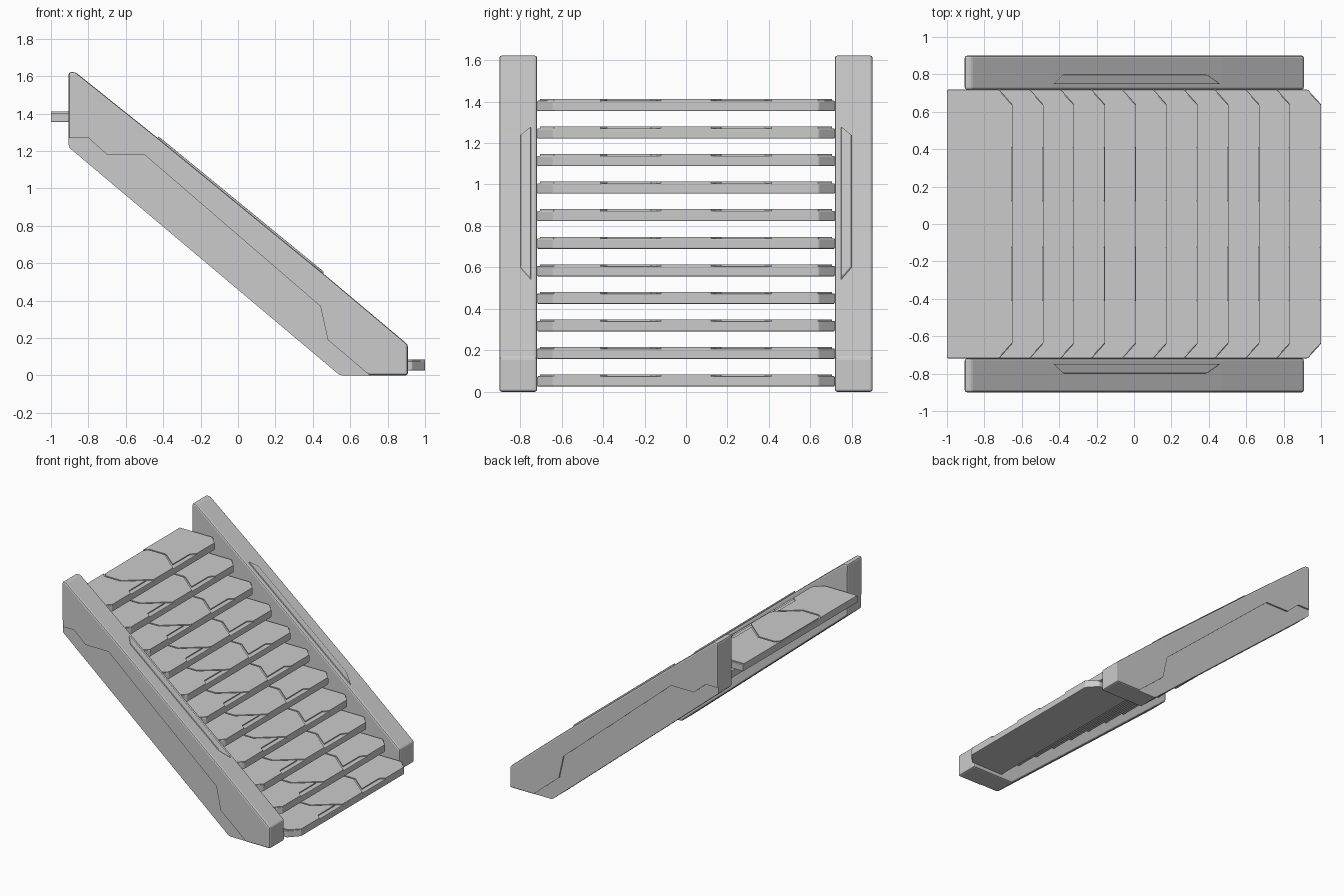
import bpy, bmesh

if "Cube" in bpy.data.objects:
    bpy.data.objects.remove(bpy.data.objects["Cube"])


def prism(name, pts, place, lo, hi, bevel=0.0):
    """Extrude a 2D outline between lo and hi; place(a, b, h) maps to 3D."""
    bm = bmesh.new()
    bottom = [bm.verts.new(place(a, b, lo)) for a, b in pts]
    top = [bm.verts.new(place(a, b, hi)) for a, b in pts]
    bm.faces.new(bottom)
    bm.faces.new(top)
    n = len(pts)
    for i in range(n):
        j = (i + 1) % n
        bm.faces.new((bottom[i], bottom[j], top[j], top[i]))
    bmesh.ops.recalc_face_normals(bm, faces=bm.faces)
    mesh = bpy.data.meshes.new(name)
    bm.to_mesh(mesh)
    bm.free()
    ob = bpy.data.objects.new(name, mesh)
    bpy.context.collection.objects.link(ob)
    if bevel:
        m = ob.modifiers.new("Bevel", 'BEVEL')
        m.width = bevel
        m.segments = 2
        m.limit_method = 'ANGLE'
    return ob


def mirror_y(ob):
    m = ob.modifiers.new("Mirror", 'MIRROR')
    m.use_axis = (False, True, False)
    m.use_clip = False
    m.use_mirror_merge = False


def side(a, b, h):
    return (a, h, b)


# Stringers: slanted side walls, mirrored left/right
profile = [(-0.905, 1.22), (-0.905, 1.622), (-0.87, 1.622), (-0.42, 1.262),
           (0.47, 0.533), (0.908, 0.165), (0.908, 0.0), (0.545, 0.0)]
stringer = prism("stringers", profile, side, 0.718, 0.90, 0.012)

# Recessed lower area on the outer faces
seam = [(-1.0, 1.27), (-0.8, 1.27), (-0.7, 1.18), (-0.5, 1.18), (0.44, 0.37),
        (0.48, 0.19), (0.70, 0.004), (0.70, -0.1), (0.3, -0.1), (-1.0, 1.0)]
cutter = prism("recess_cutter", seam, side, 0.888, 0.95)
cutter.hide_render = True
cutter.hide_viewport = False
cut = stringer.modifiers.new("Recess", 'BOOLEAN')
cut.operation = 'DIFFERENCE'
cut.solver = 'EXACT'
cut.object = cutter
mirror_y(stringer)

# Bake the recess so the cutter can be removed
bpy.context.view_layer.update()
deps = bpy.context.evaluated_depsgraph_get()
baked = bpy.data.meshes.new_from_object(stringer.evaluated_get(deps))
stringer.modifiers.clear()
stringer.data = baked
bpy.data.objects.remove(cutter)

# Raised trapezoid strips on top of the stringers
def slope(a, b, h):
    return (a, b, 1.262 - (a + 0.42) * 0.729 / 0.89 + h)


strip = prism("handrail_strips", [(-0.43, 0.748), (0.46, 0.748), (0.39, 0.798), (-0.38, 0.798)],
              slope, -0.03, 0.012, 0.004)
mirror_y(strip)

# Treads: base plate plus raised centre and side panels
def flat(a, b, h):
    return (a, b, h)


DEPTH, COUNT = 0.35, 11
base_pts = [(-DEPTH, -0.718), (-0.07, -0.718), (0, -0.64), (0, 0.64),
            (-0.07, 0.718), (-DEPTH, 0.718)]
centre_pts = [(0, -0.12), (0, 0.12), (-0.178, 0.268), (-0.315, 0.268), (-0.342, 0.235),
              (-0.342, -0.235), (-0.315, -0.268), (-0.178, -0.268)]
panel_pts = [(-0.037, 0.168), (-0.037, 0.38), (0, 0.412), (0, 0.636), (-0.067, 0.704),
             (-DEPTH, 0.704), (-DEPTH, 0.245), (-0.319, 0.28), (-0.173, 0.28)]
for i in range(COUNT):
    front = -0.65 + i * 0.165
    z = 1.383 - i * 0.1328
    base = prism(f"tread_{i + 1}", base_pts, flat, -0.029, 0.021, 0.005)
    centre = prism(f"tread_centre_panel_{i + 1}", centre_pts, flat, 0.0, 0.029)
    panel = prism(f"tread_side_panels_{i + 1}", panel_pts, flat, 0.0, 0.029)
    mirror_y(panel)
    for ob in (base, centre, panel):
        ob.location = (front, 0, z)
